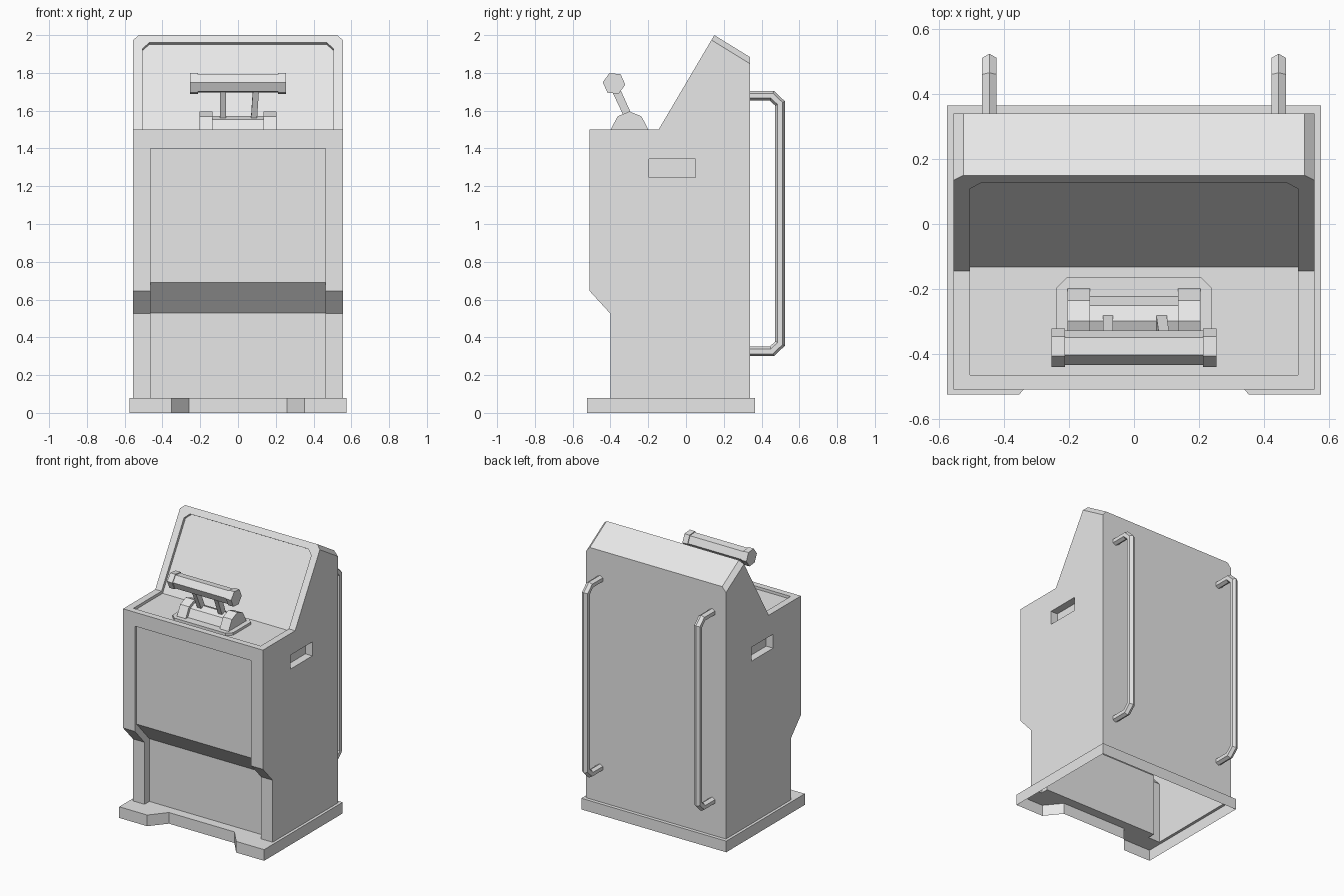
import bpy, bmesh
from math import cos, sin, pi, radians
from mathutils import Vector

cube = bpy.data.objects.get("Cube")
if cube:
    bpy.data.objects.remove(cube, do_unlink=True)

grey = bpy.data.materials.new("plain_grey")
grey.use_nodes = True
colour = (0.8, 0.8, 0.8, 1)
grey.diffuse_color = colour
grey.node_tree.nodes["Principled BSDF"].inputs["Base Color"].default_value = colour


def finish(name, bm):
    bmesh.ops.recalc_face_normals(bm, faces=bm.faces)
    mesh = bpy.data.meshes.new(name)
    bm.to_mesh(mesh)
    bm.free()
    mesh.materials.append(grey)
    obj = bpy.data.objects.new(name, mesh)
    bpy.context.collection.objects.link(obj)
    return obj


def prism(points, lift, place):
    """Closed solid from a 2D outline; place() maps the outline into space."""
    bm = bmesh.new()
    face = bm.faces.new([bm.verts.new(place(*p)) for p in points])
    side = bmesh.ops.extrude_face_region(bm, geom=[face])["geom"]
    bmesh.ops.translate(bm, vec=lift, verts=[v for v in side if isinstance(v, bmesh.types.BMVert)])
    bmesh.ops.recalc_face_normals(bm, faces=bm.faces)
    return bm


def across(points, x0, x1):
    """Side outline (y, z) extruded from x0 to x1."""
    return prism(points, (x1 - x0, 0, 0), lambda y, z: (x0, y, z))


def upward(points, z0, z1):
    """Plan outline (x, y) extruded from z0 to z1."""
    return prism(points, (0, 0, z1 - z0), lambda x, y: (x, y, z0))


def chamfer(bm, rule, width):
    edges = [e for e in bm.edges if rule(*[v.co for v in e.verts])]
    bmesh.ops.bevel(bm, geom=edges, offset=width, segments=1, affect='EDGES')


def cut(body, bm, name):
    tool = finish(name, bm)
    mod = body.modifiers.new(name, 'BOOLEAN')
    mod.operation, mod.solver, mod.object = 'DIFFERENCE', 'EXACT', tool
    bpy.context.view_layer.objects.active = body
    bpy.ops.object.modifier_apply(modifier=name)
    bpy.data.objects.remove(tool, do_unlink=True)


def rect(a0, a1, b0, b1):
    return [(a0, b0), (a1, b0), (a1, b1), (a0, b1)]


# Cabinet shell with clipped upper corners
FLOOR = 0.08
W = 0.555
bm = across([(-0.4, FLOOR), (-0.4, 0.525), (-0.51, 0.645), (-0.51, 1.5), (-0.145, 1.5),
             (0.15, 2.0), (0.34, 1.883), (0.34, FLOOR)], -W, W)
chamfer(bm, lambda a, b: min(a.z, b.z) > 1.8 and a.x == b.x, 0.03)
cabinet = finish("cabinet", bm)

# Recessed front panel
cut(cabinet, across([(-0.345, 0), (-0.345, 0.53), (-0.49, 0.69), (-0.49, 1.4),
                     (-0.7, 1.4), (-0.7, 0)], -0.462, 0.462), "front_recess")

# Recessed control deck running up into the screen
deck = 1.48
slope = Vector((0, 0.295, 0.5)).normalized()
out = Vector((0, -slope.z, slope.y))
fold = Vector((0, -0.133, deck))
top_in = fold + slope * 0.545
top_out = top_in + out * 0.15
bm = across([(-0.465, deck), fold.yz, top_in.yz, top_out.yz, (-0.465, top_out.z)], -0.505, 0.505)
chamfer(bm, lambda a, b: a.x == b.x and min((a.yz - top_in.yz).length, (b.yz - top_in.yz).length) < 1e-4
        and min((a.yz - top_out.yz).length, (b.yz - top_out.yz).length) < 1e-4, 0.035)
cut(cabinet, bm, "screen_recess")

# Side slots
for s in (-1, 1):
    cut(cabinet, across(rect(-0.195, 0.05, 1.245, 1.345), s * 0.5, s * 0.7), "slot_cut")

# Open underside of the cabinet
bm = bmesh.new()
bm.from_mesh(cabinet.data)
under = [f for f in bm.faces if all(abs(v.co.z - FLOOR) < 1e-4 for v in f.verts)]
bmesh.ops.delete(bm, geom=under, context='FACES')
bm.to_mesh(cabinet.data)
bm.free()

# Plinth with a front notch, hollow under the cabinet
half = [(0.26, -0.412), (0.353, -0.525), (0.575, -0.525), (0.575, 0.365)]
bm = upward(half + [(-x, y) for x, y in reversed(half)], 0, FLOOR)
plinth = finish("plinth", bm)
inner = [(0.462, -0.345), (0.462, -0.4), (W, -0.4), (W, 0.34)]
cut(plinth, upward([(x, y) for x, y in inner] + [(-x, y) for x, y in reversed(inner)], 0.04, 0.2), "well")
bm = bmesh.new()
bm.from_mesh(plinth.data)
spare = [f for f in bm.faces if f.calc_center_median().z < 0.001
         or (max(v.co.z for v in f.verts) < 0.05)
         or all(abs(v.co.x) < W + 0.001 and v.co.z > 0.039 and -0.401 < v.co.y < 0.341 for v in f.verts)]
bmesh.ops.delete(bm, geom=spare, context='FACES')
bm.to_mesh(plinth.data)
bm.free()

# Rear rails: hexagonal bar swept along a bent path
path = [Vector(p) for p in ((0.33, 1.679), (0.455, 1.679), (0.498, 1.638),
                            (0.498, 0.367), (0.455, 0.326), (0.33, 0.326))]
for side, s in (("left", 1), ("right", -1)):
    bm = bmesh.new()
    rings = []
    for i, p in enumerate(path):
        before = (p - path[i - 1]).normalized() if i else None
        after = (path[i + 1] - p).normalized() if i < len(path) - 1 else before
        before = before or after
        mid = (before + after).normalized()
        normal = Vector((-mid.y, mid.x)) / mid.dot(before)
        ring = []
        for k in range(6):
            q = p + normal * 0.026 * cos(k * pi / 3)
            ring.append(bm.verts.new((s * 0.445 + 0.026 * sin(k * pi / 3), q.x, q.y)))
        rings.append(ring)
    for a, b in zip(rings, rings[1:]):
        for k in range(6):
            n = (k + 1) % 6
            bm.faces.new((a[k], a[n], b[n], b[k]))
    for ring in (rings[0], rings[-1]):
        bm.faces.new(ring)
    finish(side + "_rear_rail", bm)

# Lever mounting plate
bm = upward(rect(-0.24, 0.24, -0.432, -0.163), 1.47, 1.498)
chamfer(bm, lambda a, b: abs(a.z - b.z) > 0.01, 0.035)
finish("lever_plate", bm)

# Lever hub and its end brackets
hub = [(-0.1, 0), (-0.063, 0.07), (0, 0.096), (0.063, 0.07), (0.1, 0)]


def hub_part(name, scale, x0, x1):
    pts = [(-0.1, -0.02)] + hub + [(0.1, -0.02)]
    finish(name, across([(-0.299 + y * scale, 1.5 + z * scale) for y, z in pts], x0, x1))


hub_part("lever_hub", 0.76, -0.14, 0.14)
hub_part("left_bracket", 1, 0.135, 0.205)
hub_part("right_bracket", 1, -0.205, -0.135)

# Lever arms
for name, low, high in (("left_arm", 0.083, 0.096), ("right_arm", -0.08, -0.08)):
    bm = across([(-0.27, 1.54), (-0.31, 1.53), (-0.4, 1.72), (-0.36, 1.74)], -0.016, 0.016)
    for v in bm.verts:
        v.co.x += high if v.co.z > 1.6 else low
    finish(name, bm)


# Hexagonal grip with end caps
def hexagon(name, radius, x0, x1):
    turn = radians(-6)
    finish(name, across([(-0.381 + radius * cos(turn + k * pi / 3), 1.744 + radius * sin(turn + k * pi / 3))
                         for k in range(6)], x0, x1))


hexagon("grip", 0.053, -0.22, 0.22)
hexagon("left_grip_cap", 0.06, 0.213, 0.254)
hexagon("right_grip_cap", 0.06, -0.254, -0.213)
